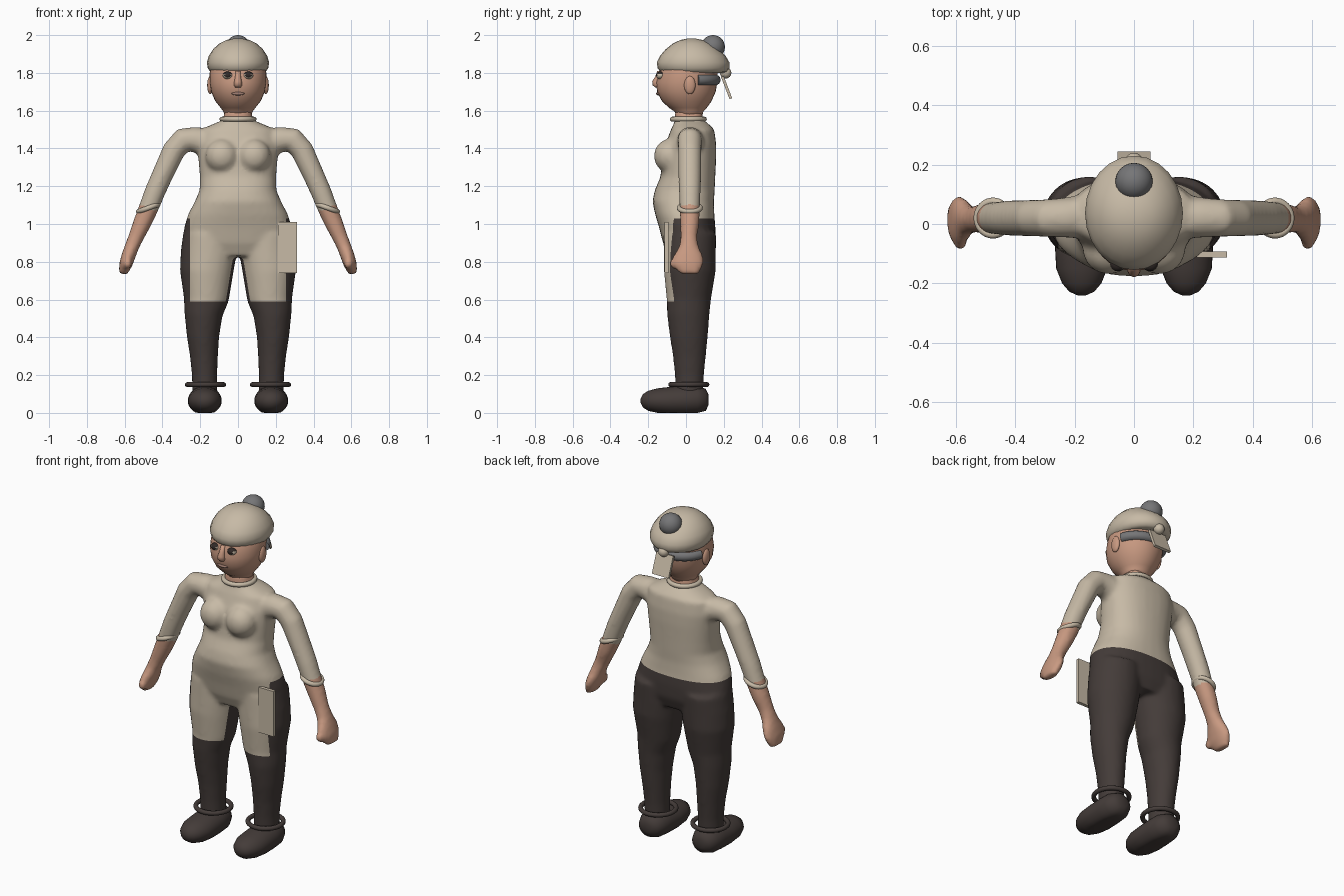
import bpy, bmesh, math
from mathutils import Vector, Matrix

if "Cube" in bpy.data.objects:
    bpy.data.objects.remove(bpy.data.objects["Cube"], do_unlink=True)


def material(name, rgb):
    m = bpy.data.materials.new(name)
    m.use_nodes = True
    m.diffuse_color = (*rgb, 1)
    m.node_tree.nodes["Principled BSDF"].inputs["Base Color"].default_value = (*rgb, 1)
    return m


CREAM = material("cream cloth", (.57, .49, .38))
BROWN = material("dark brown cloth", (.058, .045, .041))
SKIN = material("skin", (.58, .32, .22))
GREY = material("grey wool", (.18, .18, .185))
DARK = material("eye dark", (.03, .022, .02))
LIP = material("lips", (.34, .2, .16))


def finish(name, bm, mats, smooth=True):
    bmesh.ops.recalc_face_normals(bm, faces=bm.faces)
    mesh = bpy.data.meshes.new(name)
    bm.to_mesh(mesh)
    bm.free()
    for m in mats:
        mesh.materials.append(m)
    for p in mesh.polygons:
        p.use_smooth = smooth
    obj = bpy.data.objects.new(name, mesh)
    bpy.context.collection.objects.link(obj)
    return obj


def loft(bm, rings, ref=(0, 1, 0), power=2, n=32):
    """Skin elliptical rings (x, y, z, a, b) along a path; b lies along ref."""
    ref = Vector(ref)
    pts = [Vector(r[:3]) for r in rings]
    loops = []
    for i, r in enumerate(rings):
        t = (pts[min(i + 1, len(pts) - 1)] - pts[max(i - 1, 0)]).normalized()
        side = ref.cross(t).normalized()
        loop = []
        for k in range(n):
            c, s = math.cos(math.tau * k / n), math.sin(math.tau * k / n)
            u = math.copysign(abs(c) ** (2 / power), c) * r[3]
            v = math.copysign(abs(s) ** (2 / power), s) * r[4]
            loop.append(bm.verts.new(pts[i] + side * u + ref * v))
        loops.append(loop)
    for p, q in zip(loops, loops[1:]):
        for k in range(n):
            bm.faces.new((p[k], p[(k + 1) % n], q[(k + 1) % n], q[k]))
    bm.faces.new(loops[0][::-1])
    bm.faces.new(loops[-1])


def upright(rows):
    """Rows of (z, half width, front y, back y) to rings."""
    return [(0, (f + b) / 2, z, w, (b - f) / 2) for z, w, f, b in rows]


def ball(bm, loc, size):
    mat = Matrix.Translation(loc) @ Matrix.Diagonal((*size, 1))
    bmesh.ops.create_uvsphere(bm, u_segments=24, v_segments=16, radius=1, matrix=mat)


def ball_object(name, loc, size, mat):
    bm = bmesh.new()
    ball(bm, loc, size)
    return finish(name, bm, [mat])


def ring(name, loc, major, minor, mat, tilt=0):
    bpy.ops.mesh.primitive_torus_add(location=loc, rotation=(0, tilt, 0), major_segments=40,
                                     minor_segments=12, major_radius=major, minor_radius=minor)
    obj = bpy.context.object
    obj.name = name
    obj.data.materials.append(mat)
    bpy.ops.object.shade_smooth()


def plate(name, loc, size, tilt=0):
    bm = bmesh.new()
    mat = Matrix.Translation(loc) @ Matrix.Rotation(tilt, 4, 'X') @ Matrix.Diagonal((*size, 1))
    bmesh.ops.create_cube(bm, size=1, matrix=mat)
    finish(name, bm, [CREAM], smooth=False)


# Body: torso, legs and arms fused into one soft skin
bm = bmesh.new()
loft(bm, upright([
    (1.6, .072, -.06, .087), (1.55, .08, -.06, .09), (1.53, .13, -.065, .12), (1.5, .2, -.08, .15),
    (1.42, .215, -.11, .16), (1.35, .21, -.125, .16), (1.25, .202, -.135, .155),
    (1.18, .203, -.165, .152), (1.12, .228, -.178, .148), (1.05, .265, -.163, .15),
    (.98, .286, -.142, .156), (.9, .285, -.122, .155), (.83, .24, -.09, .13)]), power=2.3)
LEG = [(.15, .02, .95, .14, .14), (.155, .02, .85, .148, .138), (.166, .02, .75, .142, .137),
       (.168, .015, .6, .119, .117), (.183, .012, .52, .101, .112), (.185, .015, .4, .085, .1),
       (.18, .018, .3, .074, .087), (.177, .018, .2, .067, .077), (.175, .018, .08, .067, .072)]
ARM = [(.16, .025, 1.43, .075, .075), (.23, .022, 1.447, .068, .068), (.29, .02, 1.445, .066, .064),
       (.34, .02, 1.39, .061, .062), (.4, .02, 1.26, .056, .06), (.44, .02, 1.17, .055, .058),
       (.475, .02, 1.08, .052, .054), (.505, .02, 1.01, .049, .051), (.54, .015, .93, .041, .044),
       (.562, .015, .88, .038, .052), (.58, .012, .83, .037, .08), (.595, .008, .785, .035, .085),
       (.61, .02, .735, .022, .05)]
for s in (-1, 1):
    for limb in (LEG, ARM):
        loft(bm, [(s * r[0], *r[1:]) for r in limb])
    ball(bm, (s * .085, -.085, 1.36), (.088, .085, .09))
    ball(bm, (s * .585, -.055, .79), (.025, .035, .03))
source = finish("body_source", bm, [])
remesh = source.modifiers.new("fuse", 'REMESH')
remesh.mode, remesh.voxel_size = 'VOXEL', .013
soft = source.modifiers.new("soften", 'SMOOTH')
soft.factor, soft.iterations = .5, 6
graph = bpy.context.evaluated_depsgraph_get()
fused = bpy.data.meshes.new_from_object(source.evaluated_get(graph))
bpy.data.objects.remove(source, do_unlink=True)

# Cut the colour borders into the body and colour by region
bm = bmesh.new()
bm.from_mesh(fused)
bpy.data.meshes.remove(fused)
HEM, WAIST, SIDE, INNER = .59, 1.03, .255, -.04
CUFF, DOWN = Vector((.475, .02, 1.085)), Vector((.36, 0, -.93))
cuts = [((0, 0, HEM), (0, 0, 1)), ((0, 0, WAIST), (0, 0, 1)), ((0, INNER, 0), (0, 1, 0)),
        ((SIDE, 0, 0), (1, 0, 0)), ((-SIDE, 0, 0), (1, 0, 0))]
for co, no in cuts:
    bmesh.ops.bisect_plane(bm, geom=bm.verts[:] + bm.edges[:] + bm.faces[:], dist=.0005,
                           plane_co=co, plane_no=no)
for f in bm.faces:
    c = f.calc_center_median()
    c.x = abs(c.x)
    if c.z > 1.555 or (c.x > .38 and (c - CUFF).dot(DOWN) > 0):
        f.material_index = 2
    elif c.z < HEM or (c.z < WAIST and (c.x > SIDE or c.y > INNER)):
        f.material_index = 1
finish("body", bm, [CREAM, BROWN, SKIN])

# Head and nose
bm = bmesh.new()
loft(bm, upright([
    (1.57, .07, -.05, .085), (1.595, .077, -.06, .092), (1.615, .092, -.09, .11),
    (1.65, .12, -.127, .135), (1.7, .142, -.153, .157), (1.75, .15, -.158, .166),
    (1.8, .15, -.145, .168), (1.85, .14, -.125, .16), (1.9, .09, -.08, .12)]))
finish("head", bm, [SKIN])
bm = bmesh.new()
loft(bm, [(0, -.14, 1.81, .012, .012), (0, -.148, 1.78, .015, .015), (0, -.155, 1.755, .02, .024),
          (0, -.153, 1.735, .023, .024), (0, -.15, 1.722, .014, .012)], n=16)
finish("nose", bm, [SKIN])
ball_object("mouth", (0, -.146, 1.69), (.035, .012, .009), LIP)

# Paired parts
for s, side in ((-1, "right"), (1, "left")):
    eye = ball_object(side + "_eye", (s * .055, -.135, 1.787), (.026, .024, .02), CREAM)
    eye.data.materials.append(DARK)
    for p in eye.data.polygons:
        p.material_index = int(p.normal.y < -.8 or p.normal.z > .4)
    ball_object(side + "_ear", (s * .147, .02, 1.735), (.016, .03, .048), SKIN)
    ring(side + "_cuff", (s * CUFF.x, CUFF.y, CUFF.z), .056, .013, CREAM, s * math.radians(20))
    ring(side + "_ankle_band", (s * .172, .015, .15), .096, .013, BROWN)
    bm = bmesh.new()
    loft(bm, [(s * .176, y, z, h, w) for y, z, h, w in (
        (.12, .075, .025, .03), (.105, .075, .058, .062), (.06, .075, .075, .084),
        (0, .073, .077, .088), (-.08, .07, .074, .09), (-.15, .07, .066, .086),
        (-.2, .07, .053, .066), (-.228, .07, .035, .042), (-.24, .07, .012, .015))], ref=(1, 0, 0))
    for v in bm.verts:
        v.co.z = max(v.co.z, .006) - .006
    finish(side + "_shoe", bm, [BROWN])
ring("collar", (0, .012, 1.555), .085, .013, CREAM)

# Cap with bobble, back knob and hanging tag
bm = bmesh.new()
loft(bm, upright([
    (1.8, .13, -.11, .2), (1.805, .147, -.135, .218), (1.825, .16, -.15, .23), (1.855, .165, -.155, .23),
    (1.89, .155, -.138, .21), (1.925, .132, -.108, .175), (1.955, .1, -.07, .135),
    (1.974, .062, -.03, .09), (1.982, .02, .01, .05)]), n=24)
finish("cap", bm, [CREAM])
ball_object("bobble", (0, .143, 1.937), (.063, .063, .063), GREY)
ball_object("cap_knob", (0, .21, 1.8), (.03, .03, .03), CREAM)
plate("cap_tag", (0, .215, 1.722), (.11, .015, .125), math.radians(21))
plate("thigh_pouch", (.263, -.103, .875), (.1, .02, .27))

# Hair roll round the back of the head
bm = bmesh.new()
angles = [math.radians(14 + 152 * i / 24) for i in range(25)]
loft(bm, [(.135 * math.cos(a), .03 + .125 * math.sin(a), 1.763, .028, .028) for a in angles],
     ref=(0, 0, 1), n=16)
hair = finish("hair_roll", bm, [GREY])
bpy.ops.object.select_all(action='DESELECT')
hair.select_set(True)
bpy.context.view_layer.objects.active = hair
bpy.ops.object.shade_smooth_by_angle()
